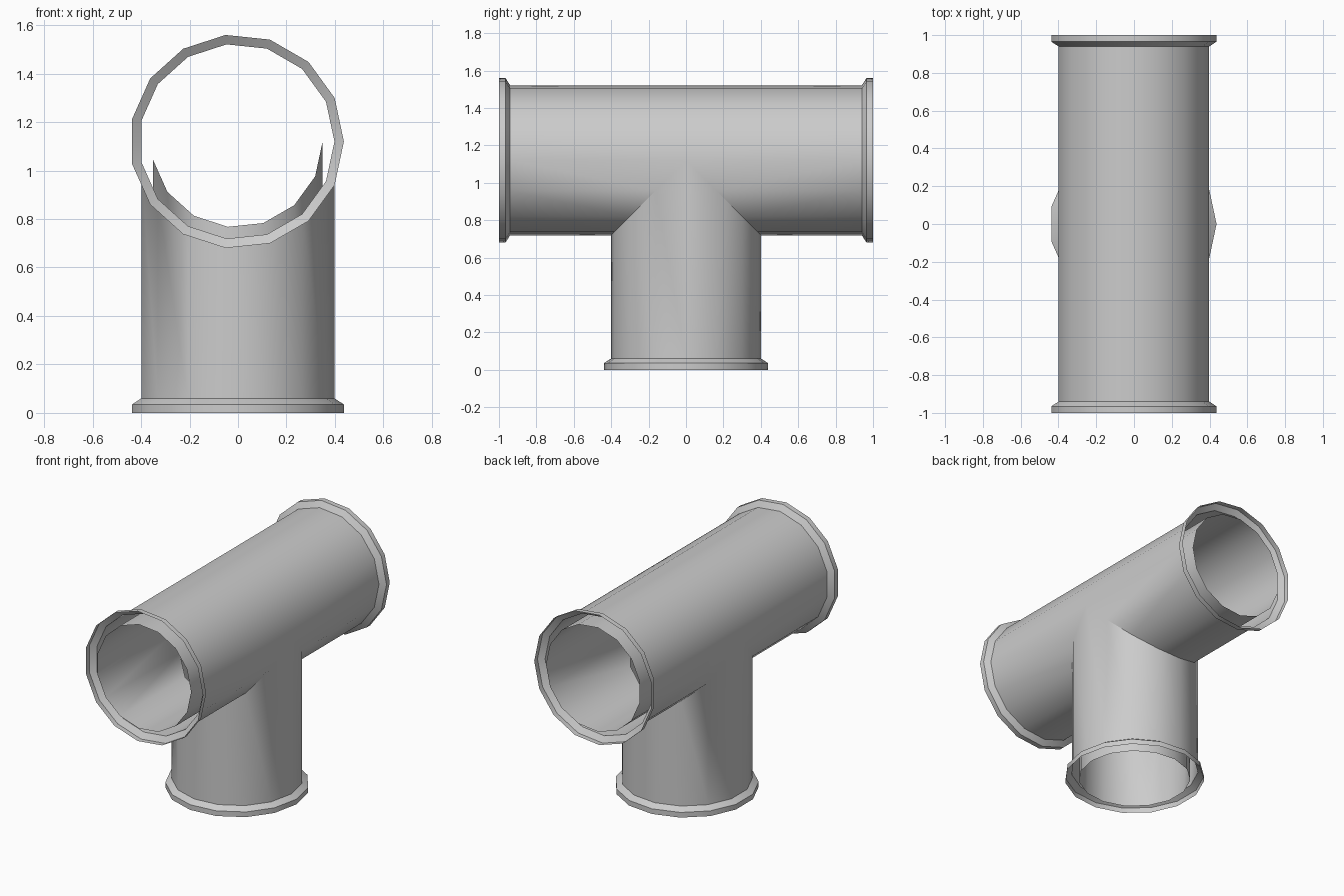
import bpy, bmesh, math
from mathutils import Vector

SIDES = 15
AXIS_Z = 1.12      # height of the main pipe's axis
OUTER, INNER, RIM = 0.403, 0.354, 0.442
SHIFT = -0.005     # centres the odd-sided section on x

cube = bpy.data.objects.get("Cube")
if cube:
    bpy.data.objects.remove(cube, do_unlink=True)

steel = bpy.data.materials.new("pipe grey")
steel.use_nodes = True
GREY = (0.6, 0.6, 0.6, 1)
steel.diffuse_color = GREY
steel.node_tree.nodes["Principled BSDF"].inputs["Base Color"].default_value = GREY


def section(radius):
    """Odd-sided ring starting at +x, its flat -x side split at mid height."""
    pts = []
    for i in range(SIDES):
        a = math.tau * i / SIDES
        pts.append((radius * math.cos(a), radius * math.sin(a)))
        if i == SIDES // 2:
            pts.append((-radius * math.cos(math.pi / SIDES), 0.0))
    return pts


def place(arm, c, s, t):
    """Point at distance t along an arm: +1 back, -1 front, 0 downward leg."""
    if arm == 0:
        return Vector((c + SHIFT, s, AXIS_Z - t))
    return Vector((c + SHIFT, arm * t, AXIS_Z + s))


def bridge(bm, arm, ring_a, ring_b, inward=False):
    """Skin two rings, facing away from the arm's axis (or towards it)."""
    n = len(ring_a)
    for i in range(n):
        j = (i + 1) % n
        quad = []
        for p in (ring_a[i], ring_a[j], ring_b[j], ring_b[i]):
            if not any((p - q).length < 1e-5 for q in quad):
                quad.append(p)
        if len(quad) < 3:
            continue
        face = bm.faces.new([bm.verts.new(p) for p in quad])
        face.normal_update()
        mid = face.calc_center_median()
        out = mid - Vector((SHIFT, 0, AXIS_Z))
        if arm == 0:
            out.z = 0
        else:
            out.y = 0
        if (face.normal.dot(out) < 0) != inward:
            face.normal_flip()


def finish(bm, name):
    bmesh.ops.remove_doubles(bm, verts=bm.verts, dist=1e-4)
    mesh = bpy.data.meshes.new(name)
    bm.to_mesh(mesh)
    bm.free()
    mesh.materials.append(steel)
    obj = bpy.data.objects.new(name, mesh)
    bpy.context.collection.objects.link(obj)
    bpy.ops.object.select_all(action="DESELECT")
    obj.select_set(True)
    bpy.context.view_layer.objects.active = obj
    bpy.ops.object.shade_smooth_by_angle(angle=math.radians(35))


def tee(name, radius, reach, inward):
    """Three mitred arms that share their seam."""
    bm = bmesh.new()
    for arm, end in ((1, reach), (-1, reach), (0, AXIS_Z - (1 - reach))):
        ring = section(radius)
        seam = [place(arm, c, s, abs(s) if arm == 0 else max(0, -s)) for c, s in ring]
        tip = [place(arm, c, s, end) for c, s in ring]
        bridge(bm, arm, seam, tip, inward)
    finish(bm, name)


def flange(name, arm, end):
    """Tapered collar ending in a short straight band, open at the mouth."""
    bm = bmesh.new()
    profile = ((OUTER, 0.06), (RIM, 0.035), (RIM, 0.0))
    rings = [[place(arm, c, s, end - back) for c, s in section(r)] for r, back in profile]
    for a, b in zip(rings, rings[1:]):
        bridge(bm, arm, a, b)
    finish(bm, name)


# Pipe walls
tee("pipe_outer_wall", OUTER, 0.94, False)
tee("pipe_inner_wall", INNER, 1.0, True)

# Collars on the three mouths
flange("back_flange", 1, 1.0)
flange("front_flange", -1, 1.0)
flange("bottom_flange", 0, AXIS_Z)
